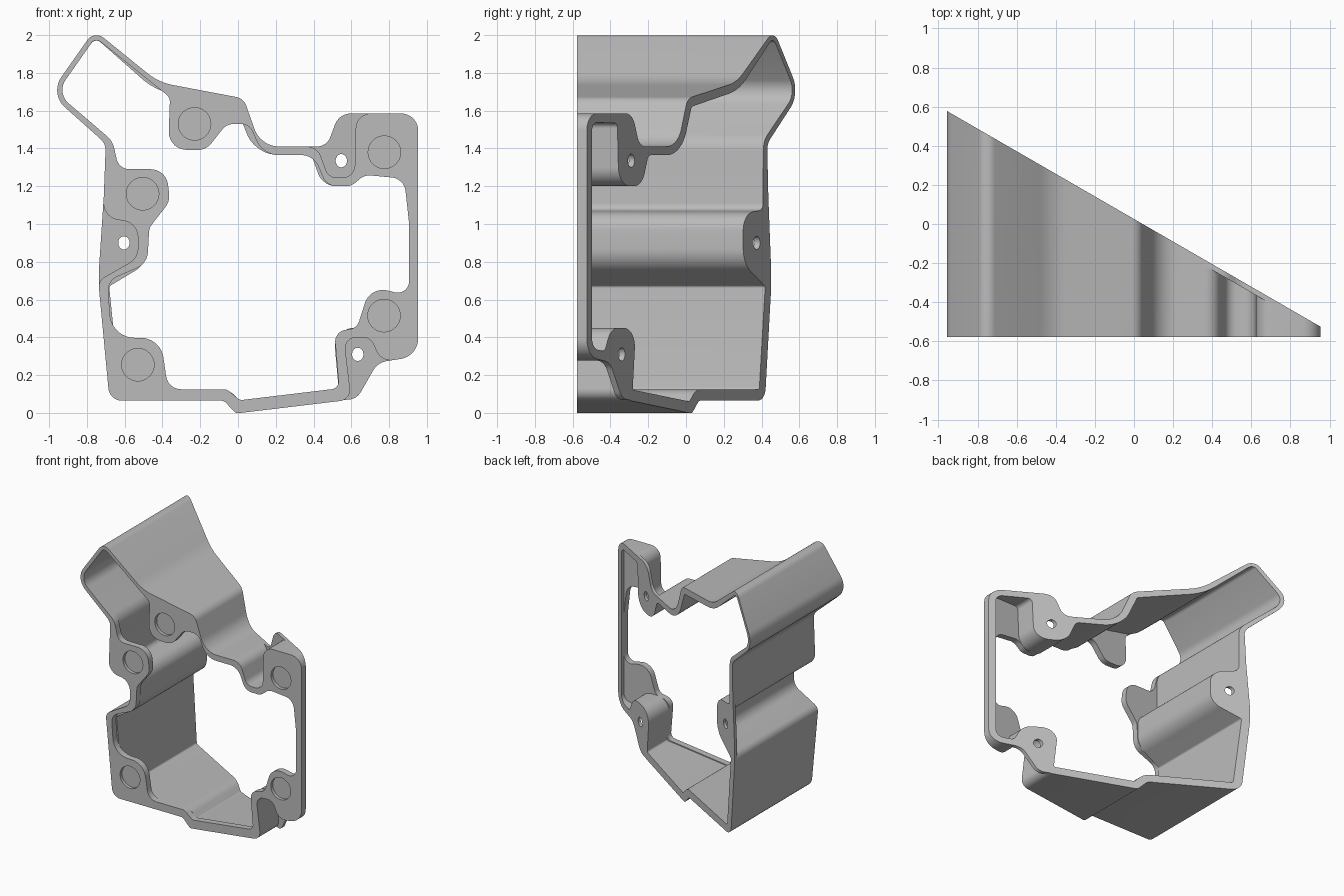
import bpy
import bmesh
import math
from mathutils import Vector

old = bpy.data.objects.get("Cube")
if old:
    bpy.data.objects.remove(old, do_unlink=True)

# One plain grey material for the whole bracket
GREY = (0.5, 0.5, 0.5, 1.0)
grey = bpy.data.materials.new("plain_grey")
grey.use_nodes = True
grey.diffuse_color = GREY
grey.node_tree.nodes["Principled BSDF"].inputs["Base Color"].default_value = GREY

FRONT = -0.577
PLATE_BACK = -0.527
POCKET_BACK = -0.552


def slant(x):
    """Depth of the sloping rear plane at a given x."""
    return 0.577 - math.tan(math.radians(30)) * (x + 0.955)


def rounded(corners, steps=9):
    """Turn (x, z, radius) corners into a closed loop with filleted corners."""
    loop = []
    for i, (x, z, radius) in enumerate(corners):
        p = Vector((x, z))
        to_prev = Vector(corners[i - 1][:2]) - p
        to_next = Vector(corners[(i + 1) % len(corners)][:2]) - p
        u, v = to_prev.normalized(), to_next.normalized()
        angle = u.angle(v)
        if radius <= 0 or angle > math.pi - 0.03:
            loop.append(p)
            continue
        half = math.tan(angle / 2)
        reach = min(radius / half, 0.48 * to_prev.length, 0.48 * to_next.length)
        centre = p + (u + v).normalized() * reach / math.cos(angle / 2)
        start, end = p + u * reach - centre, p + v * reach - centre
        sweep = math.pi - angle
        for k in range(steps + 1):
            f = k / steps
            loop.append(centre + (start * math.sin((1 - f) * sweep)
                                  + end * math.sin(f * sweep)) / math.sin(sweep))
    return loop


def inset(corners):
    """Move clockwise (x, z, radius, thickness) corners inward by thickness."""
    result = []
    for i, (x, z, radius, t) in enumerate(corners):
        p = Vector((x, z))
        a = (p - Vector(corners[i - 1][:2])).normalized()
        b = (Vector(corners[(i + 1) % len(corners)][:2]) - p).normalized()
        na, nb = Vector((a.y, -a.x)), Vector((b.y, -b.x))
        q = p + (na + nb) * t / (1 + na.dot(nb))
        convex = a.x * b.y - a.y * b.x < 0
        result.append((q.x, q.y, max(radius - t, 0.015) if convex else radius + t))
    return result


def ellipse(x, z, rx, rz, count=40):
    turns = [math.tau * k / count for k in range(count)]
    return [Vector((x + rx * math.cos(a), z + rz * math.sin(a))) for a in turns]


def prism(name, loops, front, back):
    """Fill an outline with holes and span it between two depth functions."""
    bm = bmesh.new()
    rims = []
    for depth in (front, back):
        rings = [[bm.verts.new((p.x, 0, p.y)) for p in loop] for loop in loops]
        edges = [bm.edges.new((r[i - 1], r[i])) for r in rings for i in range(len(r))]
        bmesh.ops.triangle_fill(bm, use_beauty=True, edges=edges, normal=(0, -1, 0))
        for vert in (v for ring in rings for v in ring):
            vert.co.y = depth(vert.co.x)
        rims.append(rings)
    for near, far in zip(*rims):
        for i in range(len(near)):
            bm.faces.new((near[i - 1], near[i], far[i], far[i - 1]))
    bmesh.ops.recalc_face_normals(bm, faces=bm.faces[:])
    mesh = bpy.data.meshes.new(name)
    bm.to_mesh(mesh)
    bm.free()
    mesh.materials.append(grey)
    obj = bpy.data.objects.new(name, mesh)
    bpy.context.collection.objects.link(obj)
    bpy.ops.object.select_all(action='DESELECT')
    obj.select_set(True)
    bpy.context.view_layer.objects.active = obj
    bpy.ops.object.shade_smooth_by_angle(angle=math.radians(30))
    return obj


# Outer wall corners, clockwise from the lobe tip: x, z, radius, thickness
wall_corners = [
    (-0.997, 1.69, 0.12, 0.027), (-0.761, 2.026, 0.06, 0.027),
    (-0.42, 1.75, 0.3, 0.045), (0.03, 1.665, 0.07, 0.05),
    (0.12, 1.41, 0.14, 0.045), (0.42, 1.41, 0.08, 0.045),
    (0.48, 1.245, 0.06, 0.045), (0.617, 1.245, 0.07, 0.045),
    (0.625, 1.585, 0.08, 0.05), (0.954, 1.585, 0.09, 0.048),
    (0.954, 0.3, 0.11, 0.048), (0.76, 0.27, 0.08, 0.05),
    (0.7, 0.4, 0.06, 0.05), (0.56, 0.4, 0.07, 0.05),
    (0.6, 0.07, 0.06, 0.06), (-0.01, -0.003, 0.03, 0.06),
    (-0.075, 0.065, 0.04, 0.06), (-0.68, 0.065, 0.07, 0.058),
    (-0.74, 0.7, 0.06, 0.055), (-0.53, 0.82, 0.09, 0.05),
    (-0.53, 1.01, 0.09, 0.05), (-0.715, 1.03, 0.09, 0.05),
    (-0.7, 1.425, 0.08, 0.035),
]
outer = rounded([c[:3] for c in wall_corners])
inner_corners = inset(wall_corners)
inner = rounded(inner_corners)

# Front opening: follows the lobe, then wraps the five mounting pads
opening = rounded(inner_corners[:2] + [
    (-0.36, 1.67, 0.05), (-0.37, 1.395, 0.13), (-0.17, 1.39, 0.1),
    (-0.06, 1.53, 0.08), (0.06, 1.53, 0.07), (0.13, 1.365, 0.14),
    (0.4, 1.365, 0.1), (0.47, 1.2, 0.08), (0.6, 1.2, 0.08),
    (0.67, 1.26, 0.08), (0.88, 1.24, 0.08), (0.906, 1.0, 0.2),
    (0.906, 0.62, 0.06), (0.7, 0.67, 0.1), (0.63, 0.45, 0.06),
    (0.51, 0.43, 0.08), (0.535, 0.13, 0.04), (0.01, 0.067, 0.04),
    (-0.06, 0.125, 0.04), (-0.37, 0.125, 0.08), (-0.41, 0.395, 0.12),
    (-0.67, 0.4, 0.13), (-0.69, 0.7, 0.08), (-0.48, 0.79, 0.1),
    (-0.47, 0.98, 0.08), (-0.36, 1.12, 0.1), (-0.38, 1.29, 0.13),
    (-0.63, 1.29, 0.07)] + inner_corners[-1:])

# Front plate in two layers, so the round pockets are blind
pads = [(-0.23, 1.53), (-0.505, 1.16), (-0.53, 0.255), (0.773, 0.515), (0.775, 1.38)]
pockets = [ellipse(x, z, 0.086, 0.086) for x, z in pads]
prism("front_plate", [outer, opening] + pockets,
      lambda x: FRONT, lambda x: POCKET_BACK)
prism("pocket_floor", [outer, opening],
      lambda x: POCKET_BACK, lambda x: PLATE_BACK)

# Deep wall, ending on the sloping rear plane
prism("side_wall", [outer, inner], lambda x: PLATE_BACK, slant)

# Thin screw tabs, flush with the rear plane, covering the wall's grooves
tabs = {
    "upper_screw_tab": ((0.547, 1.335), [
        (0.36, 1.41, 0), (0.47, 1.41, 0.09), (0.535, 1.585, 0.09),
        (0.7, 1.585, 0), (0.65, 1.54, 0), (0.642, 1.225, 0.07),
        (0.465, 1.225, 0.05), (0.39, 1.39, 0)]),
    "lower_screw_tab": ((0.634, 0.31), [
        (0.85, 0.284, 0), (0.74, 0.267, 0.1), (0.63, 0.075, 0.08),
        (0.5, 0.062, 0), (0.55, 0.1, 0), (0.535, 0.42, 0.07),
        (0.72, 0.42, 0.05), (0.78, 0.3, 0)]),
    "side_screw_tab": ((-0.604, 0.9), [
        (-0.733, 0.62, 0), (-0.737, 0.75, 0.3), (-0.707, 1.2, 0),
        (-0.69, 1.05, 0), (-0.505, 1.03, 0.1), (-0.505, 0.8, 0.1),
        (-0.71, 0.68, 0)]),
}
for name, ((x, z), corners) in tabs.items():
    prism(name, [rounded(corners), ellipse(x, z, 0.03, 0.035)],
          lambda px: slant(px) - 0.03, slant)
